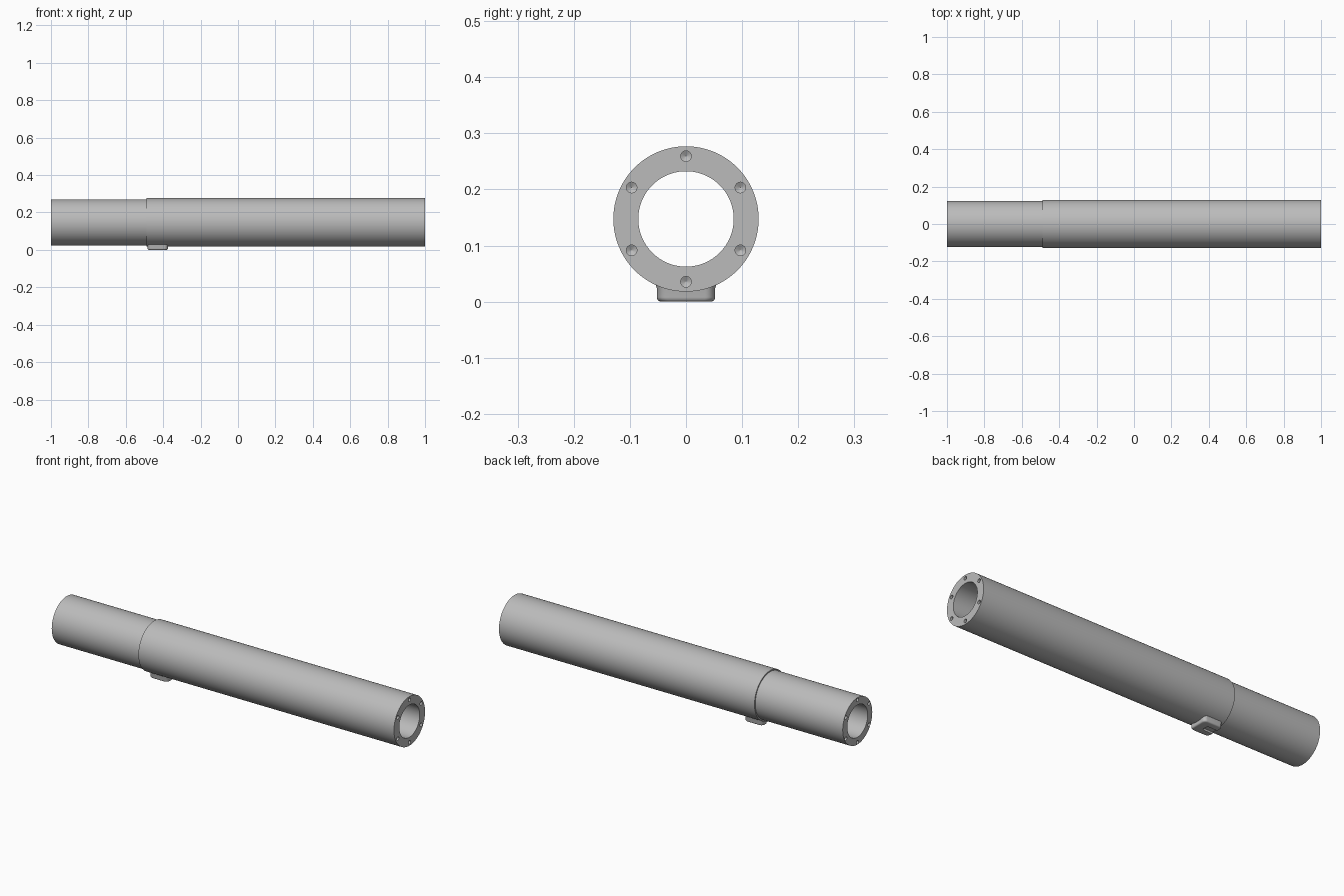
import bpy, bmesh, math
from mathutils import Matrix, Vector

cube = bpy.data.objects.get("Cube")
if cube:
    bpy.data.objects.remove(cube, do_unlink=True)

AXIS_Z = 0.1475
BODY_R, NECK_R, BORE_R = 0.1295, 0.123, 0.085
STEP_X = -0.49
BOLT_RING, BOLT_R, BOLT_DEPTH = 0.112, 0.0095, 0.05

steel = bpy.data.materials.new("grey steel")
steel.use_nodes = True
steel.diffuse_color = (0.5, 0.5, 0.5, 1)
steel.node_tree.nodes["Principled BSDF"].inputs["Base Color"].default_value = (0.5, 0.5, 0.5, 1)


def make_object(name, bm):
    bmesh.ops.recalc_face_normals(bm, faces=bm.faces)
    mesh = bpy.data.meshes.new(name)
    bm.to_mesh(mesh)
    bm.free()
    mesh.materials.append(steel)
    obj = bpy.data.objects.new(name, mesh)
    bpy.context.collection.objects.link(obj)
    return obj


def loft(bm, rings, closed=False):
    """Bridge rings of points; cap the ends unless the loft is closed."""
    loops = [[bm.verts.new(p) for p in ring] for ring in rings]
    n = len(loops[0])
    pairs = list(zip(loops, loops[1:]))
    if closed:
        pairs.append((loops[-1], loops[0]))
    else:
        bm.faces.new(loops[0])
        bm.faces.new(loops[-1])
    for a, b in pairs:
        for i in range(n):
            j = (i + 1) % n
            bm.faces.new((a[i], a[j], b[j], b[i]))


def circle(x, r, n=128, y=0, z=AXIS_Z):
    return [(x, y + r * math.cos(math.tau * i / n), z + r * math.sin(math.tau * i / n))
            for i in range(n)]


def rounded_rect(cx, hx, hy, radius, z, steps=8):
    points = []
    for k, (sx, sy) in enumerate([(1, 1), (-1, 1), (-1, -1), (1, -1)]):
        for s in range(steps + 1):
            a = math.pi / 2 * (k + s / steps)
            points.append((cx + sx * (hx - radius) + radius * math.cos(a),
                           sy * (hy - radius) + radius * math.sin(a), z))
    return points


def cut(obj, cutter):
    cutter.hide_render = True
    cutter.hide_viewport = True
    cutter.display_type = 'WIRE'
    mod = obj.modifiers.new("cut", 'BOOLEAN')
    mod.operation = 'DIFFERENCE'
    mod.solver = 'EXACT'
    mod.object = cutter


def smooth(obj):
    bpy.ops.object.select_all(action='DESELECT')
    obj.select_set(True)
    bpy.context.view_layer.objects.active = obj
    bpy.ops.object.shade_smooth_by_angle(angle=math.radians(30))


# Stepped tube with a straight bore
bm = bmesh.new()
profile = [(-1, BORE_R), (-1, NECK_R), (STEP_X, NECK_R),
           (STEP_X, BODY_R), (1, BODY_R), (1, BORE_R)]
loft(bm, [circle(x, r) for x, r in profile], closed=True)
tube = make_object("tube", bm)
smooth(tube)

# Six drilled holes with pointed bottoms in each end face
bm = bmesh.new()
for side in (-1, 1):
    for k in range(6):
        a = math.pi / 2 + k * math.pi / 3
        y = BOLT_RING * math.cos(a)
        z = AXIS_Z + BOLT_RING * math.sin(a)
        holes = [(1.02, BOLT_R), (1 - BOLT_DEPTH, BOLT_R), (0.995 - BOLT_DEPTH, 0.0005)]
        loft(bm, [circle(side * x, r, 24, y, z) for x, r in holes])
cut(tube, make_object("bolt_hole_cutter", bm))

# Mounting lug under the step, flared into the tube and rounded at the foot
bm = bmesh.new()
LUG_X = -0.429
levels = [(0.045, 0.004), (0.03, 0.002), (0.024, 0), (0.008, 0),
          (0.004, -0.001), (0.0015, -0.003), (0, -0.006)]
loft(bm, [rounded_rect(LUG_X, 0.054 + grow, 0.052 + grow, 0.018, z) for z, grow in levels])
lug = make_object("mounting_lug", bm)
smooth(lug)

# Shallow slot in the foot of the lug, open at one end
bm = bmesh.new()
loft(bm, [rounded_rect(LUG_X - 0.04, 0.05, 0.018, 0.012, z) for z in (-0.01, 0.01)])
cut(lug, make_object("lug_slot_cutter", bm))
